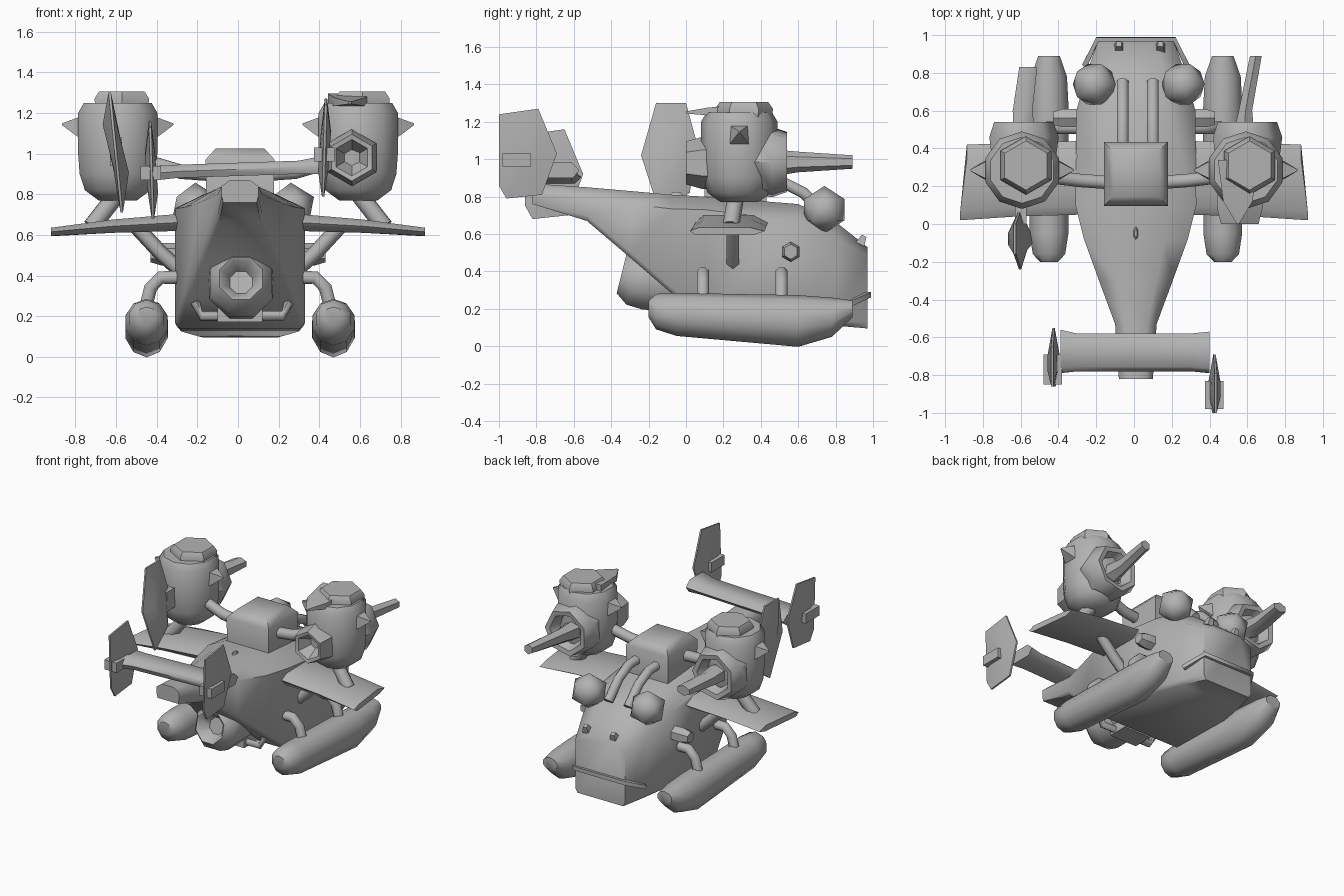
import bpy, bmesh, math
from mathutils import Matrix, Vector

old = bpy.data.objects.get("Cube")
if old:
    bpy.data.objects.remove(old)

grey = bpy.data.materials.new("plain_grey")
grey.use_nodes = True
grey.diffuse_color = (0.45, 0.45, 0.45, 1)
grey.node_tree.nodes["Principled BSDF"].inputs["Base Color"].default_value = grey.diffuse_color


def finish(name, bm, angle=50):
    """Turn a bmesh into a shaded object."""
    bmesh.ops.recalc_face_normals(bm, faces=bm.faces)
    mesh = bpy.data.meshes.new(name)
    bm.to_mesh(mesh)
    bm.free()
    obj = bpy.data.objects.new(name, mesh)
    bpy.context.collection.objects.link(obj)
    mesh.materials.append(grey)
    bpy.ops.object.select_all(action='DESELECT')
    obj.select_set(True)
    bpy.context.view_layer.objects.active = obj
    bpy.ops.object.shade_smooth_by_angle(angle=math.radians(angle))
    return obj


def loft(name, rings, angle=50):
    """Skin a list of equal-sized rings and cap both ends."""
    bm = bmesh.new()
    loops = [[bm.verts.new(p) for p in ring] for ring in rings]
    n = len(loops[0])
    for a, b in zip(loops, loops[1:]):
        for i in range(n):
            j = (i + 1) % n
            bm.faces.new((a[i], a[j], b[j], b[i]))
    bm.faces.new(loops[0])
    bm.faces.new(loops[-1])
    return finish(name, bm, angle)


def oval(centre, axis, rx, rz, n=8):
    """Ring of points around an axis."""
    turn = Vector(axis).to_track_quat('Z', 'Y')
    steps = [2 * math.pi * (i + 0.5) / n for i in range(n)]
    return [Vector(centre) + turn @ Vector((rx * math.cos(t), rz * math.sin(t), 0)) for t in steps]


def lathe(name, origin, axis, profile, n=8, angle=50):
    """Rings given as (radius, distance along axis)."""
    axis = Vector(axis).normalized()
    return loft(name, [oval(Vector(origin) + axis * d, axis, r, r, n) for r, d in profile], angle)


def tube(name, points, radius, n=8):
    pts = [Vector(p) for p in points]
    rings = []
    for i, p in enumerate(pts):
        direction = pts[min(i + 1, len(pts) - 1)] - pts[max(i - 1, 0)]
        rings.append(oval(p, direction, radius, radius, n))
    return loft(name, rings, 62)


def box(name, low, high):
    bm = bmesh.new()
    low, high = Vector(low), Vector(high)
    size = high - low
    bmesh.ops.create_cube(bm, size=1, matrix=Matrix.Translation((low + high) / 2) @ Matrix.Diagonal((*size, 1)))
    return finish(name, bm)


def blade(name, x, outline, thick, lean=0.0):
    """Upright fin, thick in the middle and thin at the rim."""
    cy = sum(p[0] for p in outline) / len(outline)
    cz = sum(p[1] for p in outline) / len(outline)

    def ring(side, scale, depth):
        return [(x + side * depth + lean * (z - cz), cy + (y - cy) * scale, cz + (z - cz) * scale)
                for y, z in outline]
    return loft(name, [ring(-1, 0.4, thick), ring(-1, 1, 0.006), ring(1, 1, 0.006), ring(1, 0.4, thick)])


def foil(x, front, back, low, high, sweep=0.0):
    """Wing section at a given x; sweep pulls the trailing edge inward."""
    span, mid = back - front, (low + high) / 2
    return [(x, front, mid), (x, front + span * 0.08, low), (x - sweep, back - span * 0.15, low),
            (x - sweep, back, mid), (x - sweep, back - span * 0.2, high), (x, front + span * 0.12, high)]


# Hull: y, half width, bottom, shoulder, top
hull = [(-0.82, 0.09, 0.76, 0.84, 0.87), (-0.53, 0.11, 0.67, 0.80, 0.85),
        (-0.3, 0.195, 0.475, 0.76, 0.83), (-0.08, 0.275, 0.285, 0.735, 0.81),
        (0.10, 0.32, 0.14, 0.73, 0.80), (0.60, 0.315, 0.125, 0.67, 0.76),
        (0.80, 0.26, 0.11, 0.58, 0.665), (0.97, 0.2, 0.095, 0.48, 0.53)]
loft("hull", [[(0.01 + sx * w, y, z) for sx, z in
               ((-0.92, b), (0.92, b), (1, b + 0.03), (1, s), (0.55, t), (-0.55, t), (-1, s), (-1, b + 0.03))]
              for y, w, b, s, t in hull], 55)
tube("nose_bumper", [(-0.26, 0.84, 0.21), (-0.195, 0.975, 0.275), (0.215, 0.975, 0.275), (0.28, 0.84, 0.21)], 0.02, 4)
for x in (-0.08, 0.14):
    lathe("nose_lamp", (x, 0.93, 0.545), (0, 0.5, 1), [(0.035, 0), (0.02, 0.05)], 4)
loft("spine_stud", [oval((0.01, -0.05, z), (0, 0, 1), rx, ry, 6)
                    for z, rx, ry in ((0.79, 0.02, 0.05), (0.825, 0.008, 0.02))])

# Exhaust bulb with hollow mouth
lathe("exhaust_bulb", (0.015, -0.34, 0.385), (0, 1, -0.25),
      [(0.06, 0.08), (0.1, 0.005), (0.115, -0.005), (0.165, 0.06), (0.17, 0.15), (0.14, 0.3)], 8)
tube("lower_pipe", [(-0.21, -0.05, 0.27), (-0.18, -0.06, 0.2), (0.22, -0.06, 0.2), (0.25, -0.05, 0.27)], 0.025, 6)
box("pipe_clamp", (-0.1, -0.1, 0.17), (0.12, 0.05, 0.24))

# Tail plane and end fins
loft("tail_plane", [foil(-0.39, -0.79, -0.56, 0.87, 0.94), foil(-0.3, -0.78, -0.58, 0.88, 0.945),
                    foil(0.3, -0.78, -0.58, 0.90, 0.965), foil(0.4, -0.79, -0.57, 0.90, 0.985)], 62)
fin = [(-1, 0.86), (-1, 1.24), (-0.79, 1.27), (-0.69, 1.03), (-0.77, 0.81), (-0.96, 0.79)]
blade("tail_fin_left", 0.425, fin, 0.025, 0.03)
blade("tail_fin_right", -0.425, [(y + 0.14, z - 0.11) for y, z in fin], 0.025, -0.03)
box("fin_hub_left", (0.375, -0.98, 0.96), (0.475, -0.83, 1.03))
box("fin_hub_right", (-0.48, -0.85, 0.87), (-0.38, -0.69, 0.94))

# Central turret housing with pipes
loft("turret", [[(0.01 + sx * w, 0.265 + sy * w, z) for sx, sy in ((-1, -1), (1, -1), (1, 1), (-1, 1))]
                for w, z in ((0.165, 0.76), (0.17, 0.97), (0.12, 1.025))], 62)
for x in (-0.06, 0.1):
    tube("roof_pipe", [(x, 0.38, 0.88), (x, 0.52, 0.875), (x, 0.63, 0.82), (x, 0.75, 0.7)], 0.033)

# Paired parts
pontoon = [(-0.2, 0.2, 0.05, 0.045), (-0.16, 0.185, 0.09, 0.095), (-0.05, 0.17, 0.108, 0.115),
           (0.6, 0.135, 0.11, 0.138), (0.78, 0.155, 0.1, 0.105), (0.89, 0.2, 0.06, 0.045)]
for side, tag in ((1, "left"), (-1, "right")):
    loft("wing_" + tag, [foil(side * 0.27, 0.05, 0.44, 0.62, 0.705), foil(side * 0.62, 0.04, 0.43, 0.61, 0.675),
                         foil(side * 0.92, 0.02, 0.42, 0.595, 0.635, side * 0.035)], 62)
    px = 0.01 + side * 0.46
    loft("pontoon_" + tag, [oval((px, y, z), (0, 1, 0), rx, rz, 10) for y, z, rx, rz in pontoon])
    for y in (0.09, 0.51):
        tube("pontoon_strut_" + tag, [(side * 0.29, y, 0.39), (side * 0.38, y, 0.39), (side * 0.43, y, 0.34),
                                      (side * 0.46, y, 0.22)], 0.035)
    tube("wing_brace_" + tag, [(side * 0.29, 0.25, 0.43), (side * 0.38, 0.25, 0.51), (side * 0.5, 0.25, 0.64)], 0.038, 6)
    tube("nacelle_strut_" + tag, [(side * 0.72, 0.24, 0.64), (side * 0.58, 0.27, 0.82)], 0.045)
    tube("nacelle_arm_" + tag, [(side * 0.14, 0.22, 0.9), (side * 0.28, 0.23, 0.91), (side * 0.45, 0.25, 0.96)], 0.038)
    lathe("side_port_" + tag, (side * 0.29, 0.56, 0.505), (side, 0, 0), [(0.055, 0), (0.055, 0.09), (0.04, 0.14)], 6)
    bm = bmesh.new()
    bmesh.ops.create_icosphere(bm, subdivisions=1, radius=0.127,
                               matrix=Matrix.Translation((0.025 + side * 0.235, 0.74, 0.73)))
    finish("dome_" + tag, bm, 45)

    # Engine nacelle
    cx, cy = side * 0.592, 0.285
    lathe("nacelle_" + tag, (cx, cy, 0), (0, 0, 1),
          [(0.1, 0.77), (0.17, 0.82), (0.197, 0.9), (0.205, 1.0), (0.205, 1.2), (0.175, 1.25)], 10)
    lathe("nacelle_cap_" + tag, (cx + 0.02, 0.31, 1.22), (0, 0, 1), [(0.15, 0), (0.155, 0.05), (0.13, 0.085)], 6)
    for way in (-1, 1):
        lathe("nacelle_spike_" + tag, (cx + way * 0.175, 0.285, 1.13), (way, 0, 0.15),
              [(0.08, 0), (0.06, 0.03), (0.006, 0.1)], 4)
    lathe("gun_collar_" + tag, (cx, 0.36, 0.985), (0, 1, 0),
          [(0.18, 0), (0.193, 0.1), (0.165, 0.18), (0.13, 0.175), (0.1, 0.1)], 7)
    tip_x, tip_y, wide = (0.645, 0.89, 0.036) if side > 0 else (-0.56, 0.83, 0.055)
    loft("gun_barrel_" + tag, [oval((side * 0.58, 0.44, 0.98), (0, 1, 0), 0.07, 0.075, 6),
                               oval((side * 0.59, 0.6, 0.985), (0, 1, 0), wide + 0.005, 0.055, 6),
                               oval((tip_x, tip_y, 0.985), (0, 1, 0), wide, 0.036, 6)])

# Nacelle extras that differ per side
blade("nacelle_fin_right", -0.605, [(-0.24, 1.02), (-0.16, 1.3), (0, 1.3), (0.06, 1.08), (0.02, 0.82), (-0.14, 0.71)],
      0.035, -0.1)
box("nacelle_fin_mount", (-0.63, 0.0, 0.94), (-0.57, 0.13, 1.08))
lathe("nacelle_nozzle_left", (0.56, 0.0, 0.98), (0, 1, 0),
      [(0.04, 0.09), (0.09, 0.005), (0.115, 0), (0.14, 0.09), (0.14, 0.16)], 6)
loft("nacelle_crest_left", [oval((0.55, y, z), (0, 1, 0), w, t, 4) for y, z, w, t in
                            ((0.0, 1.25, 0.008, 0.008), (0.12, 1.255, 0.11, 0.03), (0.34, 1.27, 0.15, 0.035))])
